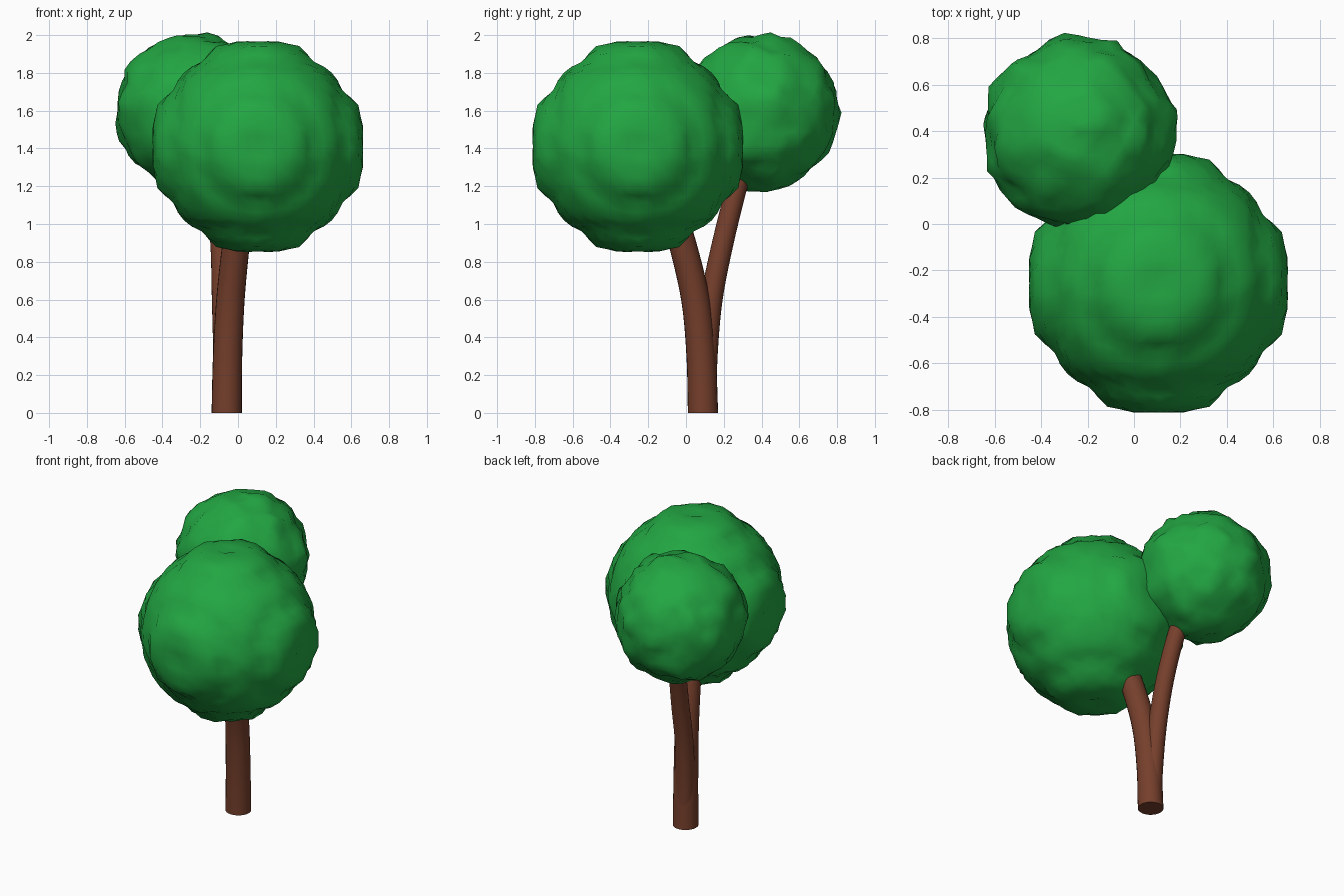
import bpy, bmesh, math
from mathutils import Vector, noise

if "Cube" in bpy.data.objects:
    bpy.data.objects.remove(bpy.data.objects["Cube"])


def material(name, rgb):
    m = bpy.data.materials.new(name)
    m.diffuse_color = (*rgb, 1)
    m.use_nodes = True
    m.node_tree.nodes["Principled BSDF"].inputs["Base Color"].default_value = m.diffuse_color
    return m


leaf = material("leaf_green", (0.016, 0.38, 0.055))
bark = material("bark_brown", (0.18, 0.05, 0.025))


def finish(name, bm, mat, angle):
    bmesh.ops.recalc_face_normals(bm, faces=bm.faces)
    me = bpy.data.meshes.new(name)
    bm.to_mesh(me)
    bm.free()
    ob = bpy.data.objects.new(name, me)
    bpy.context.collection.objects.link(ob)
    me.materials.append(mat)
    bpy.ops.object.select_all(action='DESELECT')
    ob.select_set(True)
    bpy.context.view_layer.objects.active = ob
    bpy.ops.object.shade_smooth_by_angle(angle=math.radians(angle))
    return ob


def lerp(pts, t):
    for (a, u), (b, v) in zip(pts, pts[1:]):
        if t <= b:
            return u + (v - u) * (t - a) / (b - a)
    return pts[-1][1]


# Mirror-symmetric lobes: angle from the nearest axis -> radius
LOBES = [(0, .535), (4, .555), (14, .568), (21, .578), (32, .535), (45, .55), (56, .55)]


def big_radius(d):
    a, b, c = sorted((abs(v) for v in d), reverse=True)
    r = lerp(LOBES, math.degrees(math.atan2(math.hypot(b, c * .6), a)))
    return r + .018 * noise.noise(Vector((a, b, c)) * 9)


def small_radius(d):
    return .412 + .03 * noise.noise(d * 3.2 + Vector((4, 1, 7))) + .02 * noise.noise(d * 7)


# Big crown: cube-sphere with lobes
bm = bmesh.new()
bmesh.ops.create_cube(bm, size=2)
bmesh.ops.subdivide_edges(bm, edges=bm.edges[:], cuts=15, use_grid_fill=True)
for v in bm.verts:
    d = Vector([math.tan(c * math.pi / 4) for c in v.co]).normalized()
    v.co = d * big_radius(d) + Vector((.105, -.255, 1.41))
finish("large_crown", bm, leaf, 50)

# Small crown: bumpy ball
bm = bmesh.new()
bmesh.ops.create_icosphere(bm, subdivisions=4, radius=1)
for v in bm.verts:
    d = v.co.normalized()
    v.co = d * small_radius(d) + Vector((-.235, .395, 1.59))
finish("small_crown", bm, leaf, 50)


# Tapered stems swept along a smoothed path
def stem(name, path, r0, r1, sides=24, steps=5):
    P = [Vector(p) for p in path]
    Q = [P[0] * 2 - P[1]] + P + [P[-1] * 2 - P[-2]]
    pts = []
    for i in range(1, len(Q) - 2):
        a, b, c, d = Q[i - 1:i + 3]
        for k in range(steps):
            t = k / steps
            pts.append(.5 * (2 * b + (c - a) * t + (2 * a - 5 * b + 4 * c - d) * t * t
                             + (3 * b - a - 3 * c + d) * t ** 3))
    pts.append(P[-1])
    bm = bmesh.new()
    rings = []
    for i, p in enumerate(pts):
        tan = (pts[min(i + 1, len(pts) - 1)] - pts[max(i - 1, 0)]).normalized()
        if i == 0:
            tan = Vector((0, 0, 1))
        u = Vector((0, 1, 0)).cross(tan).normalized()
        w = tan.cross(u)
        r = r0 + (r1 - r0) * i / (len(pts) - 1)
        rings.append([bm.verts.new(p + r * (u * math.cos(s) + w * math.sin(s)))
                      for s in (2 * math.pi * j / sides for j in range(sides))])
    for A, B in zip(rings, rings[1:]):
        for j in range(sides):
            k = (j + 1) % sides
            bm.faces.new((A[j], A[k], B[k], B[j]))
    bm.faces.new(rings[0])
    bm.faces.new(rings[-1])
    finish(name, bm, bark, 40)


stem("main_trunk", [(-.06, .09, 0), (-.055, .08, .3), (-.04, .05, .6),
                    (-.01, -.02, .9), (.02, -.1, 1.15)], .08, .07)
stem("side_branch", [(-.06, .1, .05), (-.07, .107, .3), (-.08, .135, .6),
                     (-.09, .195, .9), (-.12, .27, 1.2), (-.16, .33, 1.4)], .062, .053)
